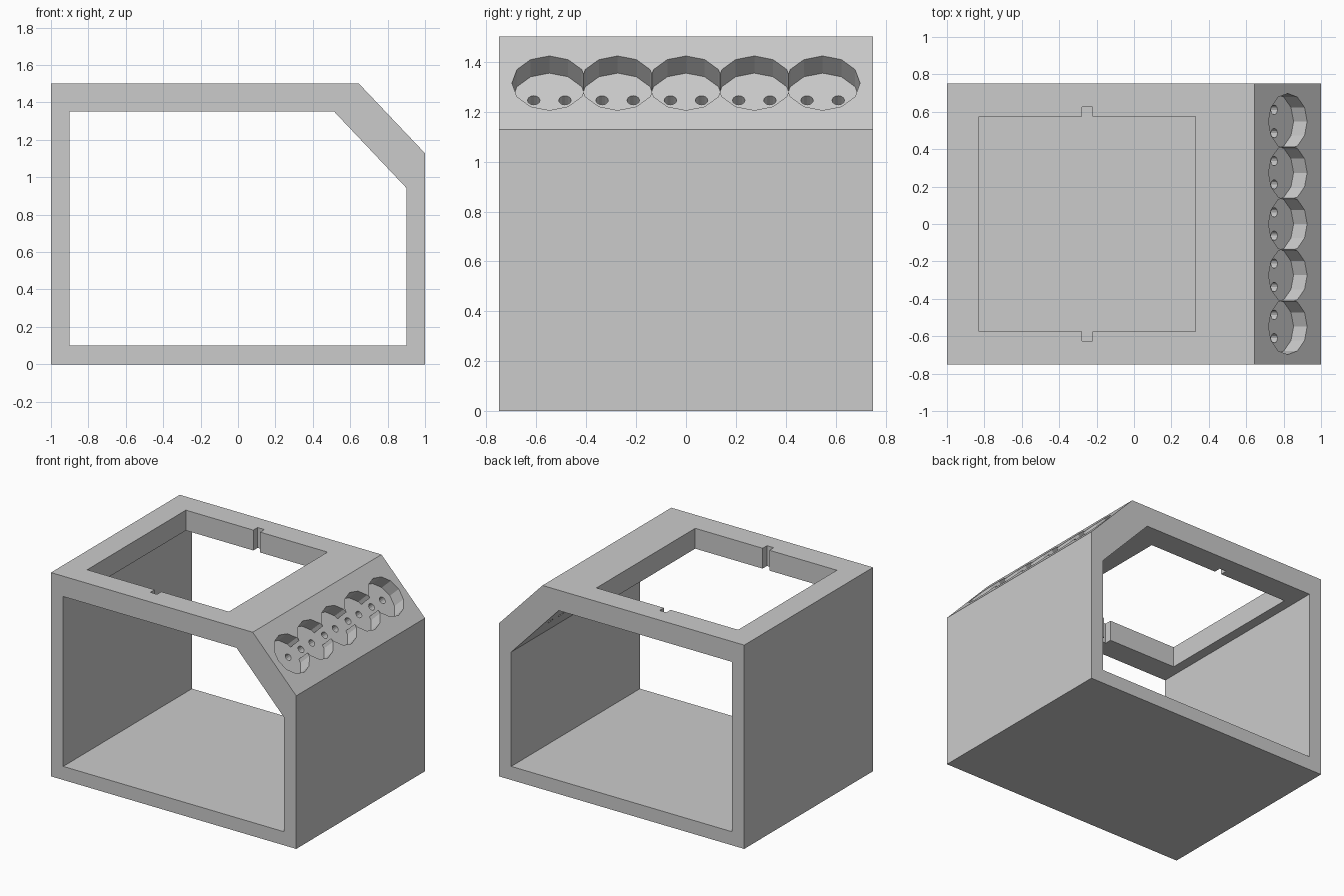
import bpy, bmesh, math
from mathutils import Matrix, Vector

if "Cube" in bpy.data.objects:
    bpy.data.objects.remove(bpy.data.objects["Cube"])

def new_object(name, bm):
    bmesh.ops.recalc_face_normals(bm, faces=bm.faces)
    mesh = bpy.data.meshes.new(name)
    bm.to_mesh(mesh)
    bm.free()
    ob = bpy.data.objects.new(name, mesh)
    bpy.context.collection.objects.link(ob)
    return ob

def extruded(name, profile, y0, y1):
    """Extrude an x-z outline along y."""
    bm = bmesh.new()
    face = bm.faces.new([bm.verts.new((x, y0, z)) for x, z in profile])
    geo = bmesh.ops.extrude_face_region(bm, geom=[face])["geom"]
    moved = [v for v in geo if isinstance(v, bmesh.types.BMVert)]
    bmesh.ops.translate(bm, verts=moved, vec=(0, y1 - y0, 0))
    return new_object(name, bm)

def box(name, center, size):
    bm = bmesh.new()
    mat = Matrix.Translation(center) @ Matrix.Diagonal((*size, 1))
    bmesh.ops.create_cube(bm, size=1, matrix=mat)
    return new_object(name, bm)

def cylinder(name, center, frame, radius, length, sides=12):
    bm = bmesh.new()
    bmesh.ops.create_cone(bm, cap_ends=True, segments=sides, radius1=radius,
                          radius2=radius, depth=length,
                          matrix=Matrix.Translation(center) @ frame)
    return new_object(name, bm)

def cut(target, cutter):
    cutter.hide_render = True
    mod = target.modifiers.new("cut", 'BOOLEAN')
    mod.operation, mod.solver, mod.object = 'DIFFERENCE', 'EXACT', cutter
    bpy.context.view_layer.objects.active = target
    bpy.ops.object.modifier_apply(modifier=mod.name)
    bpy.data.objects.remove(cutter)

# Housing: square tube with one chamfered corner, open front and back
housing = extruded("housing", [(-1, 0), (1, 0), (1, 1.128), (0.645, 1.502), (-1, 1.502)], -0.75, 0.75)
cut(housing, extruded("inner_void", [(-0.9, 0.1), (0.9, 0.1), (0.9, 0.943),
                                     (0.513, 1.352), (-0.9, 1.352)], -1, 1))

# Square top opening with a small notch on two sides
cut(housing, box("top_opening", (-0.25, 0, 1.45), (1.155, 1.15, 0.5)))
cut(housing, box("notches", (-0.25, 0, 1.45), (0.055, 1.25, 0.5)))

# Row of overlapping round sockets in the sloped panel
a, b = Vector((0.645, 0, 1.502)), Vector((1, 0, 1.128))
slope = (b - a).normalized()
normal = Vector((-slope.z, 0, slope.x))
frame = Matrix((slope, normal.cross(slope), normal)).transposed().to_4x4()
depth = 0.1
for i in range(-2, 3):
    center = (a + b) / 2 + Vector((0, i * 0.274, 0))
    cut(housing, cylinder("socket", center, frame, 0.15, 2 * depth))

# Two pin holes through the floor of each socket
for i in range(-2, 3):
    for side in (-1, 1):
        center = (a + b) / 2 - normal * 0.15 + Vector((0, i * 0.274 + side * 0.0625, 0))
        cut(housing, cylinder("pin_hole", center, frame, 0.025, 0.16))
